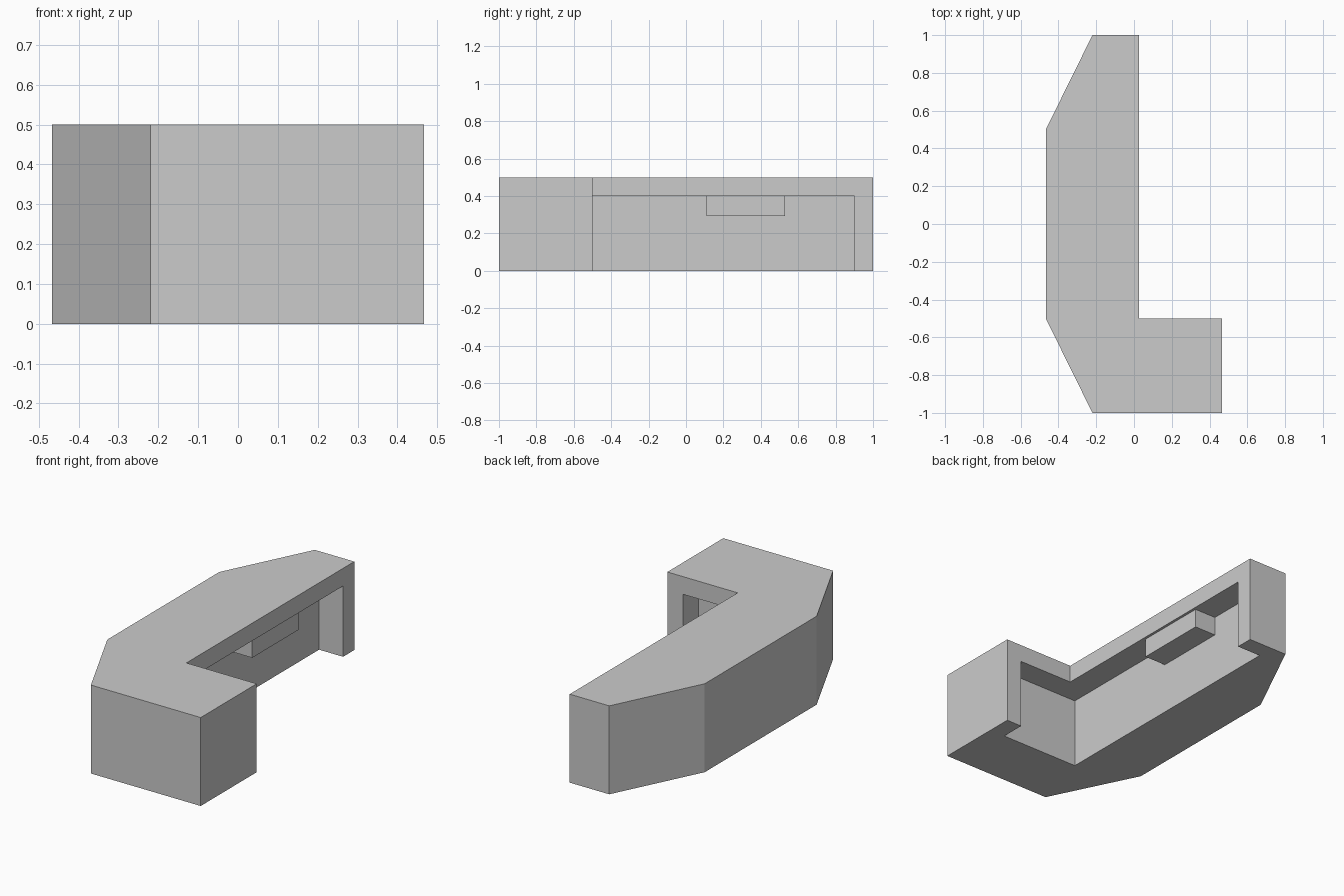
import bpy, bmesh

if "Cube" in bpy.data.objects:
    bpy.data.objects.remove(bpy.data.objects["Cube"])

def prism(name, outline, z0, z1):
    """Extrude a plan outline between two heights."""
    bm = bmesh.new()
    face = bm.faces.new([bm.verts.new((x, y, z0)) for x, y in outline])
    ext = bmesh.ops.extrude_face_region(bm, geom=[face])
    verts = [v for v in ext["geom"] if isinstance(v, bmesh.types.BMVert)]
    bmesh.ops.translate(bm, verts=verts, vec=(0, 0, z1 - z0))
    bmesh.ops.recalc_face_normals(bm, faces=bm.faces)
    mesh = bpy.data.meshes.new(name)
    bm.to_mesh(mesh)
    bm.free()
    ob = bpy.data.objects.new(name, mesh)
    bpy.context.collection.objects.link(ob)
    return ob

# L-shaped counter with chamfered outer corners
counter = prism("counter_body", [
    (-0.22, -1), (0.467, -1), (0.467, -0.5), (0.027, -0.5),
    (0.027, 1), (-0.22, 1), (-0.467, 0.5), (-0.467, -0.5)], 0, 0.5)

# Knee space hollowed from the staff side, open at the floor
knee_space = prism("knee_space_cutter", [
    (-0.123, -0.64), (0.37, -0.64), (0.37, -0.4), (0.15, -0.4),
    (0.15, 0.9), (-0.123, 0.9)], -0.1, 0.4)
knee_space.hide_render = True
knee_space.hide_set(True)

cut = counter.modifiers.new("knee_space", "BOOLEAN")
cut.operation = "DIFFERENCE"
cut.solver = "EXACT"
cut.object = knee_space

# Drawer hung under the worktop
drawer = prism("drawer", [
    (-0.123, 0.11), (0.012, 0.11), (0.012, 0.528), (-0.123, 0.528)], 0.292, 0.4)
